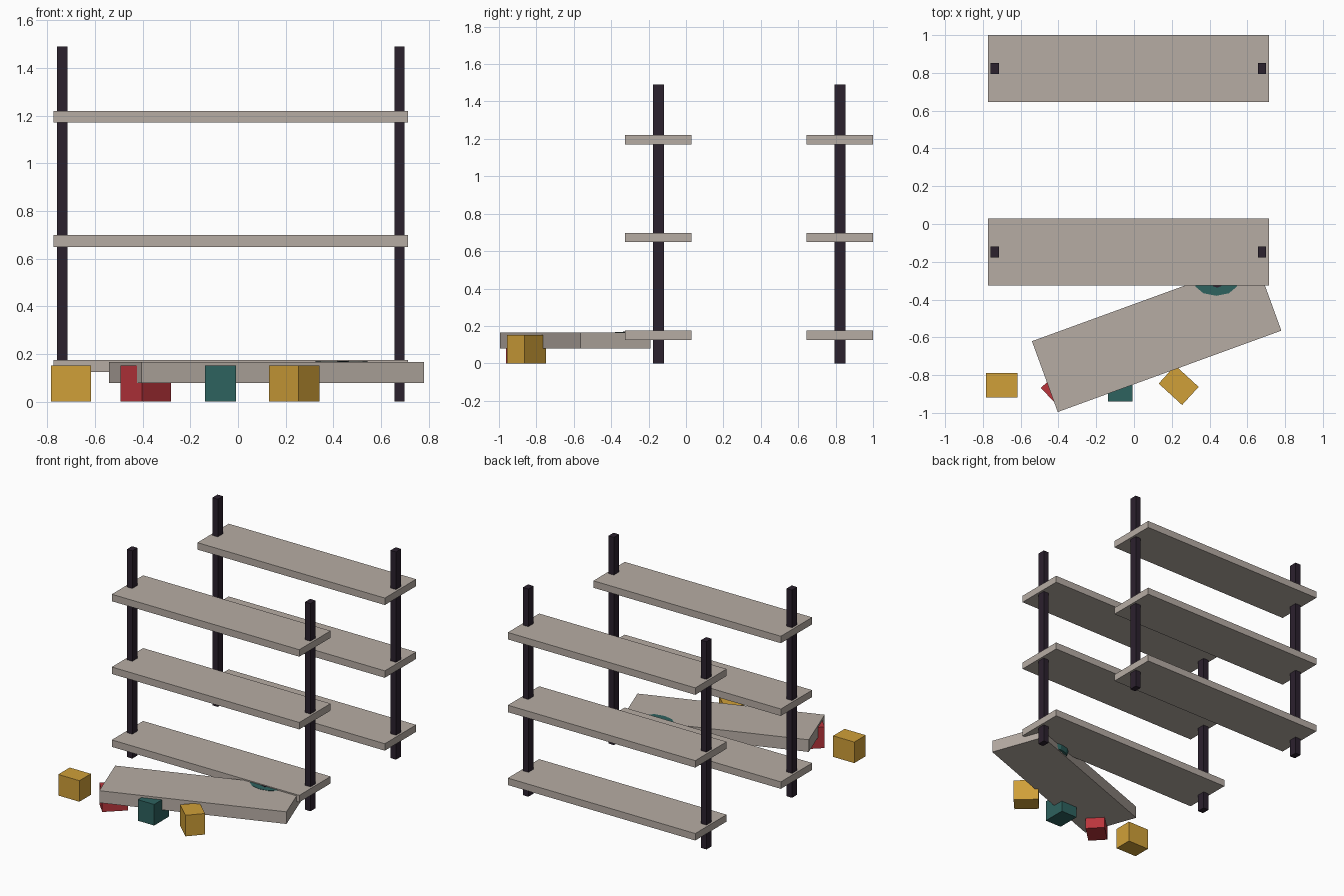
import bpy
import bmesh
from math import radians
from mathutils import Matrix, Vector

cube = bpy.data.objects.get("Cube")
if cube:
    bpy.data.objects.remove(cube, do_unlink=True)


def material(name, rgb):
    mat = bpy.data.materials.new(name)
    mat.use_nodes = True
    mat.diffuse_color = (*rgb, 1)
    mat.node_tree.nodes["Principled BSDF"].inputs["Base Color"].default_value = (*rgb, 1)
    return mat


board = material("pale taupe", (0.47, 0.415, 0.372))
dark = material("dark plum", (0.024, 0.015, 0.027))
yellow = material("mustard yellow", (0.63, 0.35, 0.04))
red = material("red", (0.49, 0.035, 0.045))
teal = material("teal", (0.027, 0.122, 0.114))


def add_object(name, bm, mat):
    mesh = bpy.data.meshes.new(name)
    bm.to_mesh(mesh)
    bm.free()
    mesh.materials.append(mat)
    obj = bpy.data.objects.new(name, mesh)
    bpy.context.collection.objects.link(obj)
    return obj


def box(name, size, center, mat, turn=0):
    bm = bmesh.new()
    bmesh.ops.create_cube(bm, size=1, matrix=Matrix.Diagonal((*size, 1)))
    obj = add_object(name, bm, mat)
    obj.location = center
    obj.rotation_euler.z = radians(turn)
    return obj


def disc(name, radii, height, center, mat, sides):
    bm = bmesh.new()
    bmesh.ops.create_cone(bm, cap_ends=True, segments=sides, radius1=0.8,
                          radius2=1, depth=1,
                          matrix=Matrix.Diagonal((*radii, height, 1)))
    obj = add_object(name, bm, mat)
    obj.location = center
    return obj


# Two standing racks: a pair of posts carrying three shelves each
POST_HEIGHT = 1.49
for rack, y in (("front", -0.1475), ("back", 0.8225)):
    for side, x in (("right", -0.737), ("left", 0.677)):
        box(f"{rack}_{side}_post", (0.043, 0.058, POST_HEIGHT),
            (x, y, POST_HEIGHT / 2), dark)
    for level, z in (("lower", 0.15), ("middle", 0.673), ("upper", 1.195)):
        box(f"{rack}_{level}_shelf", (1.488, 0.355, 0.05), (-0.03, y, z), board)

# Loose plank resting across the blocks
box("loose_plank", (1.26, 0.399, 0.087), (0.12, -0.5925, 0.1225), board, turn=20)

# Small dish tucked between the plank and the rack
disc("dish", (0.115, 0.07), 0.08, (0.435, -0.31, 0.128), teal, 10)
disc("dish_hollow", (0.03, 0.025), 0.01, (0.44, -0.312, 0.1645), dark, 8)

# Loose blocks on the floor
BLOCK = Vector((0.168, 0.13, 0.151))
for name, x, y, turn, mat in (
    ("right_yellow_block", -0.70, -0.853, 0, yellow),
    ("red_block", -0.3875, -0.8575, 43.5, red),
    ("teal_block", -0.073, -0.855, 90, teal),
    ("left_yellow_block", 0.2365, -0.8535, -42.5, yellow),
):
    box(name, BLOCK, (x, y, BLOCK.z / 2), mat, turn)
